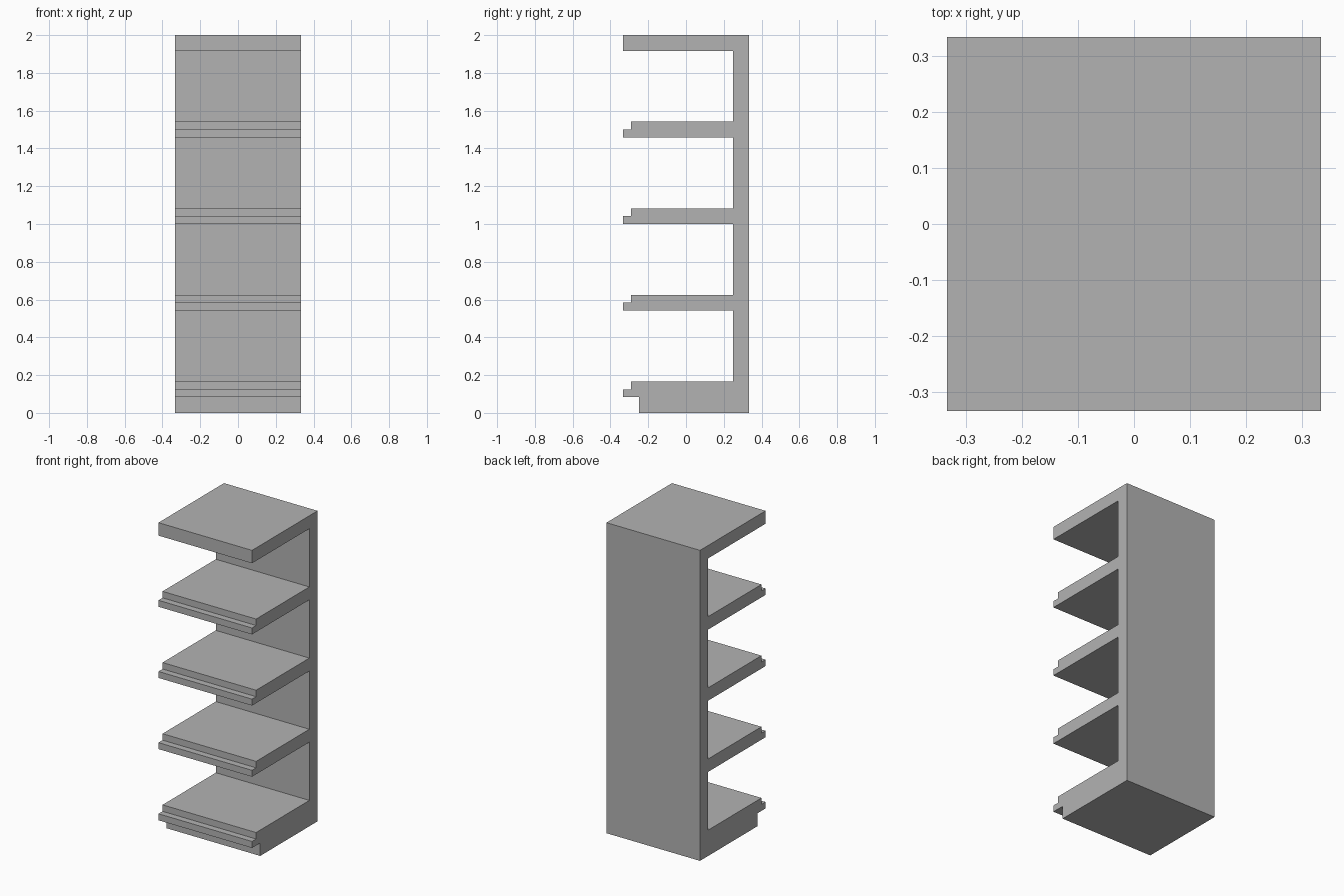
import bpy
import bmesh

cube = bpy.data.objects.get("Cube")
if cube:
    bpy.data.objects.remove(cube, do_unlink=True)

U = 1 / 24            # half a board thickness
HALF = 8 * U          # half width and half depth
BACK_FRONT = 6 * U    # front face of the back panel
PITCH = 11 * U        # shelf spacing

grey = bpy.data.materials.new("plain_grey")
grey.use_nodes = True
colour = (0.45, 0.45, 0.45, 1)
grey.diffuse_color = colour
grey.node_tree.nodes["Principled BSDF"].inputs["Base Color"].default_value = colour

# Side profile in (y, z): plinth, then stepped shelves going up, then the top board
profile = [(HALF, 0), (-BACK_FRONT, 0), (-BACK_FRONT, 2 * U)]
for i in range(4):
    top = 4 * U + i * PITCH
    if i:
        profile.append((BACK_FRONT, top - 2 * U))
    profile += [(-HALF, top - 2 * U), (-HALF, top - U),
                (-HALF + U, top - U), (-HALF + U, top), (BACK_FRONT, top)]
profile += [(BACK_FRONT, 2 - 2 * U), (-HALF, 2 - 2 * U), (-HALF, 2), (HALF, 2)]

# One solid: the profile extruded across the width
bm = bmesh.new()
side = bm.faces.new([bm.verts.new((-HALF, y, z)) for y, z in profile])
extruded = bmesh.ops.extrude_face_region(bm, geom=[side])["geom"]
bmesh.ops.translate(bm, vec=(2 * HALF, 0, 0),
                    verts=[v for v in extruded if isinstance(v, bmesh.types.BMVert)])
bmesh.ops.recalc_face_normals(bm, faces=bm.faces[:])
mesh = bpy.data.meshes.new("shelf_unit")
bm.to_mesh(mesh)
bm.free()
mesh.materials.append(grey)
bpy.context.collection.objects.link(bpy.data.objects.new("shelf_unit", mesh))
